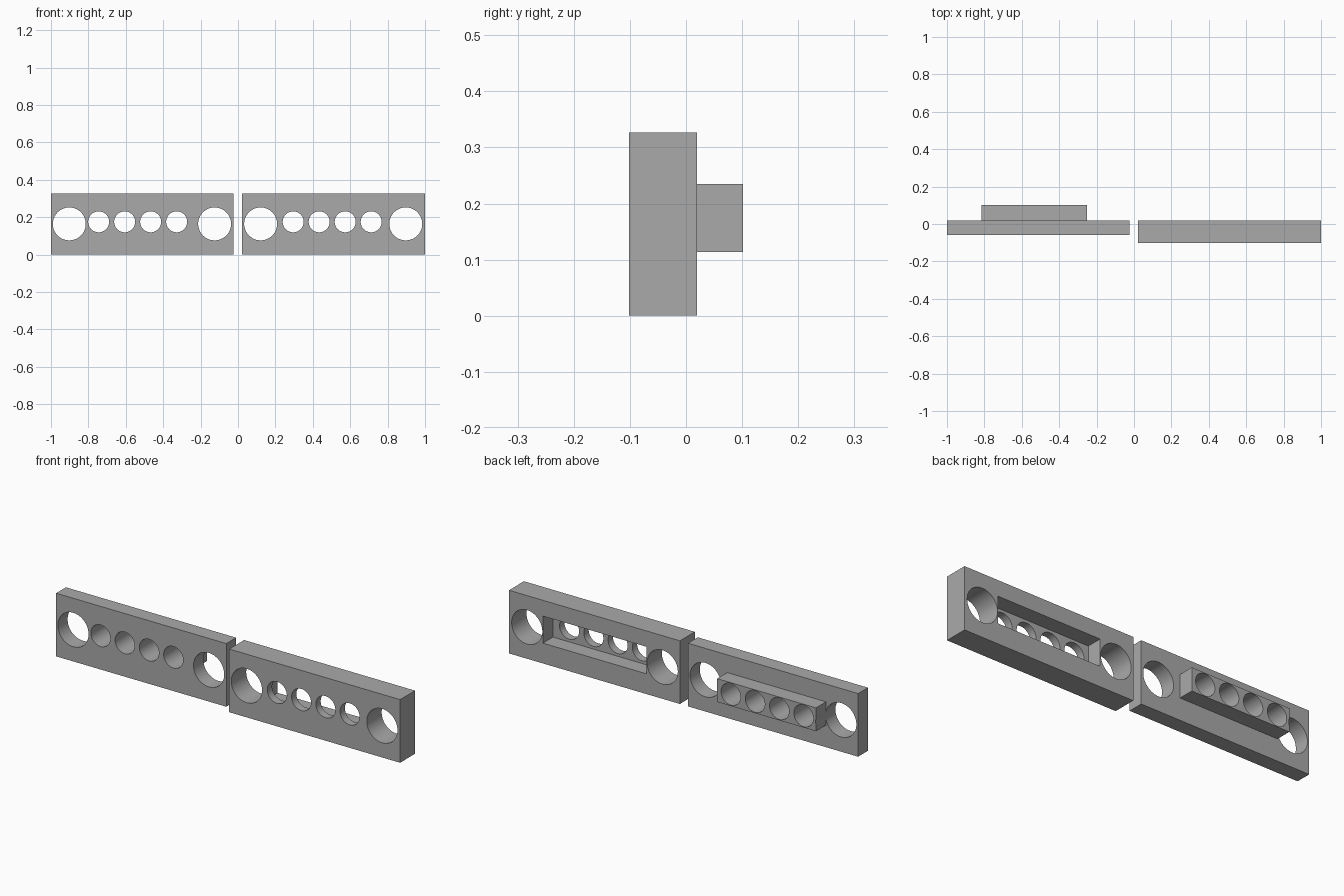
import bpy
import bmesh
from math import pi, radians
from mathutils import Matrix, Vector

cube = bpy.data.objects.get("Cube")
if cube:
    bpy.data.objects.remove(cube, do_unlink=True)

grey = bpy.data.materials.new("plain_grey")
grey.use_nodes = True
colour = (0.4, 0.4, 0.4, 1)
grey.diffuse_color = colour
grey.node_tree.nodes["Principled BSDF"].inputs["Base Color"].default_value = colour


def add_object(name, bm):
    mesh = bpy.data.meshes.new(name)
    bm.to_mesh(mesh)
    bm.free()
    mesh.materials.append(grey)
    obj = bpy.data.objects.new(name, mesh)
    bpy.context.collection.objects.link(obj)
    return obj


def box(name, low, high):
    low, high = Vector(low), Vector(high)
    bm = bmesh.new()
    bmesh.ops.create_cube(bm, size=1, matrix=Matrix.Translation((low + high) / 2)
                          @ Matrix.Diagonal((*(high - low), 1)))
    return add_object(name, bm)


def drill(name, x, z, radius):
    bm = bmesh.new()
    bmesh.ops.create_cone(bm, cap_ends=True, segments=64, radius1=radius, radius2=radius, depth=0.6,
                          matrix=Matrix.Translation((x, 0, z)) @ Matrix.Rotation(pi / 2, 4, "X"))
    return add_object(name, bm)


def combine(target, tool, operation):
    # Apply the boolean, then drop the helper
    mod = target.modifiers.new("cut", "BOOLEAN")
    mod.operation, mod.solver, mod.object = operation, "EXACT", tool
    bpy.context.view_layer.objects.active = target
    bpy.ops.object.modifier_apply(modifier=mod.name)
    bpy.data.objects.remove(tool, do_unlink=True)


def drill_plate(plate, big_holes, first_small):
    for x in big_holes:
        combine(plate, drill("big_drill", x, 0.164, 0.088), "DIFFERENCE")
    for i in range(4):
        combine(plate, drill("small_drill", first_small + i * 0.139, 0.175, 0.056), "DIFFERENCE")
    bpy.ops.object.select_all(action="DESELECT")
    plate.select_set(True)
    bpy.context.view_layer.objects.active = plate
    bpy.ops.object.shade_smooth_by_angle(angle=radians(30))


# Thin plate with a raised bar on its back
ridge_plate = box("ridge_plate", (-1, -0.06, 0), (-0.025, 0.02, 0.327))
combine(ridge_plate, box("ridge_bar", (-0.816, 0, 0.114), (-0.25, 0.102, 0.235)), "UNION")
drill_plate(ridge_plate, (-0.902, -0.125), -0.745)

# Thick plate with a matching pocket in its back
pocket_plate = box("pocket_plate", (0.021, -0.102, 0), (1, 0.02, 0.327))
combine(pocket_plate, box("pocket_cutter", (0.213, -0.062, 0.105), (0.806, 0.1, 0.245)), "DIFFERENCE")
drill_plate(pocket_plate, (0.121, 0.897), 0.295)
